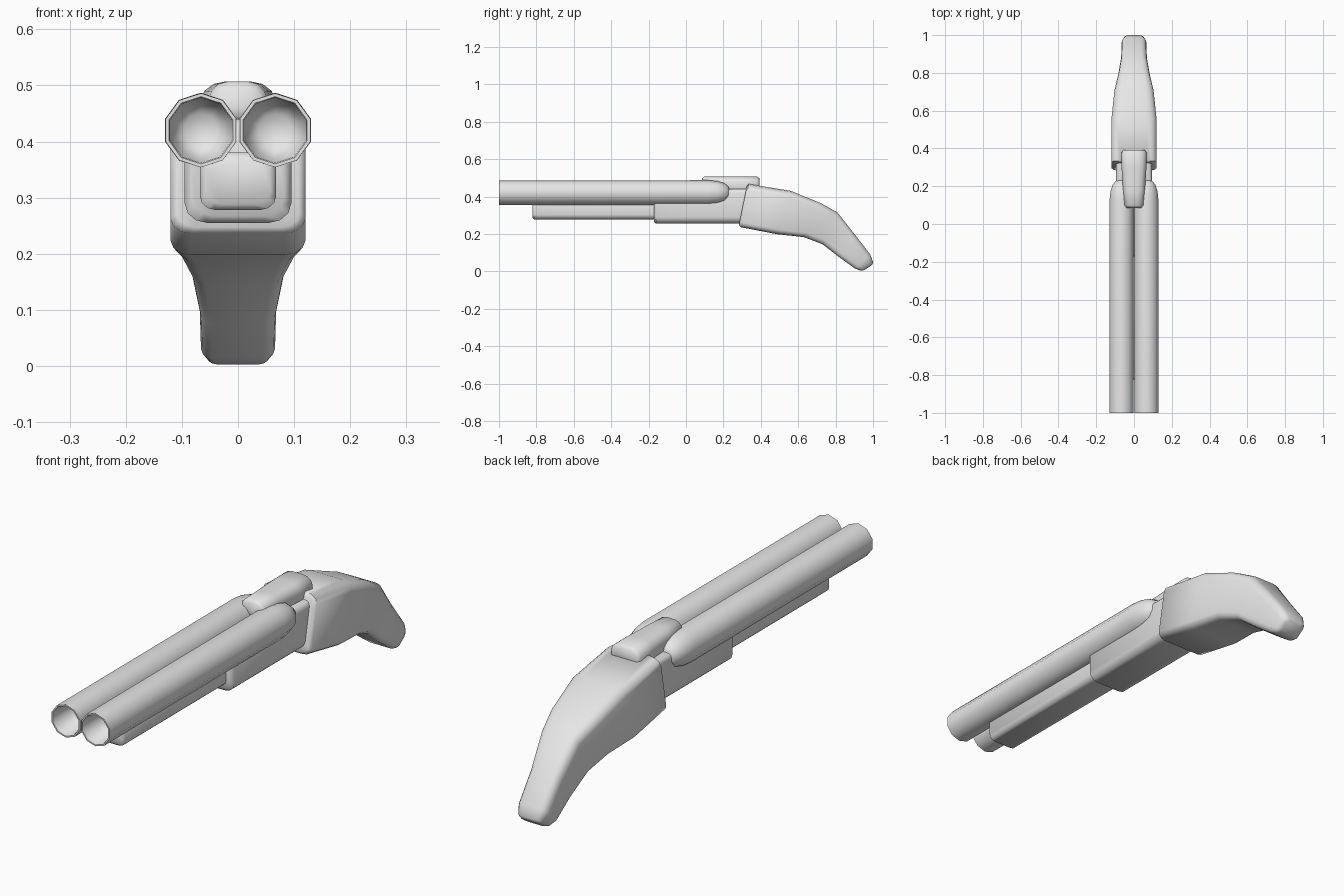
import bpy
import bmesh
from math import cos, sin, pi, radians
from mathutils import Vector

cube = bpy.data.objects.get("Cube")
if cube:
    bpy.data.objects.remove(cube, do_unlink=True)

grey = bpy.data.materials.new("plain grey")
grey.use_nodes = True
grey.diffuse_color = (0.8, 0.8, 0.8, 1)
grey.node_tree.nodes["Principled BSDF"].inputs["Base Color"].default_value = (0.8, 0.8, 0.8, 1)


def loft(name, rings, angle=50):
    """Skin a row of equal-count point rings and cap both ends."""
    bm = bmesh.new()
    rows = [[bm.verts.new(p) for p in ring] for ring in rings]
    n = len(rows[0])
    for a, b in zip(rows, rows[1:]):
        for i in range(n):
            j = (i + 1) % n
            bm.faces.new((a[i], a[j], b[j], b[i]))
    bm.faces.new(rows[0])
    bm.faces.new(rows[-1])
    bmesh.ops.recalc_face_normals(bm, faces=bm.faces)
    mesh = bpy.data.meshes.new(name)
    bm.to_mesh(mesh)
    bm.free()
    mesh.materials.append(grey)
    obj = bpy.data.objects.new(name, mesh)
    bpy.context.collection.objects.link(obj)
    bpy.ops.object.select_all(action='DESELECT')
    obj.select_set(True)
    bpy.context.view_layer.objects.active = obj
    bpy.ops.object.shade_smooth_by_angle(angle=radians(angle))
    return obj


def section(bottom, top, w, r_top, r_bottom, steps=3):
    """Rounded rectangle standing between two (y, z) points, half width w."""
    low, high = Vector((0, *bottom)), Vector((0, *top))
    up = (high - low).normalized()
    points = []
    corners = ((1, high, -1, r_top), (-1, high, -1, r_top),
               (-1, low, 1, r_bottom), (1, low, 1, r_bottom))
    for k, (side, end, inward, (rx, rz)) in enumerate(corners):
        for s in range(steps + 1):
            a = (k + s / steps) * pi / 2
            x = side * (w - rx) + rx * cos(a)
            points.append(Vector((x, 0, 0)) + end + up * (inward * rz + rz * sin(a)))
    return points


def circle(x, y, z, r, sides=10):
    return [(x + r * sin(2 * pi * i / sides), y, z + r * cos(2 * pi * i / sides))
            for i in range(sides)]


# Twin barrels: bore floor, bore, muzzle lip, tube and rounded breech end
barrel_profile = ((-0.9, 0.03), (-0.92, 0.05), (-0.995, 0.058), (-1, 0.06), (-1, 0.066),
                  (0.12, 0.067), (0.17, 0.062), (0.205, 0.051), (0.225, 0.036), (0.232, 0.02))
for side, label in ((1, "left"), (-1, "right")):
    loft(label + "_barrel", [circle(side * 0.066, y, 0.42, r) for y, r in barrel_profile])

# Receiver block under the breech
loft("receiver", [section((y, 0.255 + d), (y, 0.44 - d), 0.095 - d, (0.02, 0.02), (0.04, 0.035))
                  for y, d in ((-0.172, 0.012), (-0.16, 0), (0.34, 0))])

# Slim fore end below the barrels
loft("fore_end", [section((y, 0.278 + d), (y, 0.38 - d), 0.068 - d, (0.02, 0.02), (0.028, 0.025))
                  for y, d in ((-0.822, 0.01), (-0.812, 0), (-0.1, 0))])

# Rounded lever on top of the receiver
lever_rows = ((0.086, 0.01, 0.042), (0.098, 0, 0.052), (0.18, 0, 0.058),
              (0.30, 0, 0.066), (0.38, 0, 0.066), (0.393, 0.01, 0.055))
loft("top_lever", [section((y, 0.435 + d), (y, 0.507 - d), w, (w * 0.66, 0.034), (0.01, 0.01))
                   for y, d, w in lever_rows])

# Curved stock and grip: bottom point, top point, half width
stock_rows = (
    ((0.283, 0.247), (0.325, 0.455), 0.109),
    ((0.292, 0.236), (0.335, 0.467), 0.12),
    ((0.49, 0.198), (0.56, 0.43), 0.12),
    ((0.63, 0.183), (0.72, 0.365), 0.104),
    ((0.73, 0.145), (0.81, 0.315), 0.083),
    ((0.82, 0.075), (0.90, 0.20), 0.068),
    ((0.905, 0.014), (0.985, 0.09), 0.066),
    ((0.935, 0.003), (1.0, 0.05), 0.054),
    ((0.955, 0.007), (0.997, 0.036), 0.04),
)
stock_rings = []
for bottom, top, w in stock_rows:
    height = (Vector(top) - Vector(bottom)).length
    rz = min(0.035, height * 0.3)
    stock_rings.append(section(bottom, top, w, (w * 0.42, rz), (w * 0.3, rz * 0.75)))
loft("stock", stock_rings, 60)
